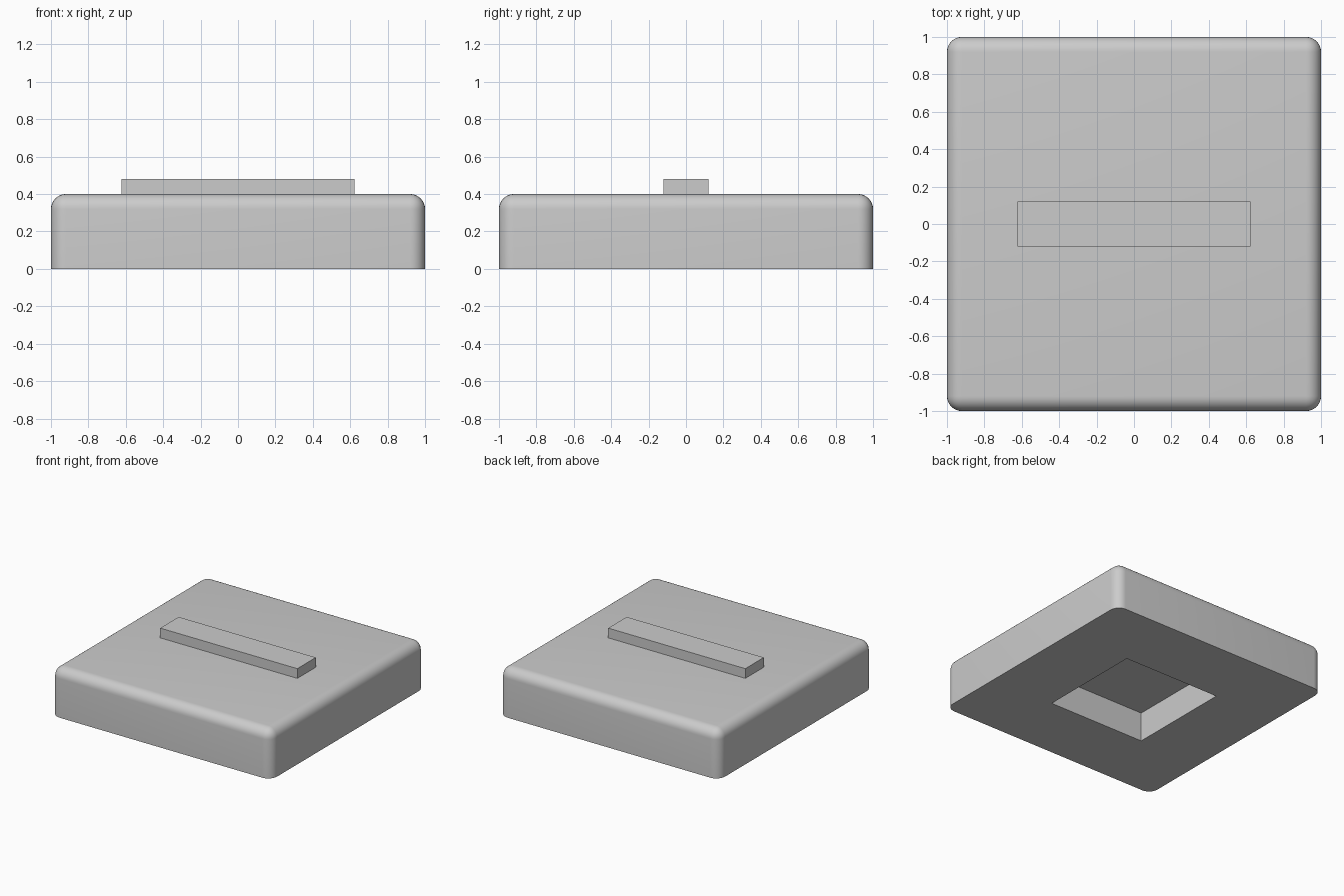
import bpy
import bmesh
from mathutils import Matrix, Vector

default = bpy.data.objects.get("Cube")
if default:
    bpy.data.objects.remove(default, do_unlink=True)

grey = bpy.data.materials.new("plain grey")
grey.use_nodes = True
GREY = (0.6, 0.6, 0.6, 1.0)
grey.diffuse_color = GREY
grey.node_tree.nodes["Principled BSDF"].inputs["Base Color"].default_value = GREY


def box(name, size, bottom, radius=0.0):
    """Box standing at height bottom; radius rounds all edges but the base."""
    bm = bmesh.new()
    bmesh.ops.create_cube(bm, size=1.0, matrix=(
        Matrix.Translation((0, 0, bottom + size[2] / 2))
        @ Matrix.Diagonal(Vector(size).to_4d())))
    if radius:
        edges = [e for e in bm.edges if any(v.co.z > bottom + 0.01 for v in e.verts)]
        bmesh.ops.bevel(bm, geom=edges, offset=radius, offset_type='OFFSET',
                        segments=8, profile=0.5, affect='EDGES')
    mesh = bpy.data.meshes.new(name)
    bm.to_mesh(mesh)
    bm.free()
    mesh.materials.append(grey)
    obj = bpy.data.objects.new(name, mesh)
    bpy.context.collection.objects.link(obj)
    return obj


# Rounded base block and the raised bar on top
base = box("base_block", (2, 2, 0.4), 0, radius=0.08)
bar = box("top_bar", (1.246, 0.24, 0.08), 0.4)

# Square recess in the underside
cutter = box("recess_cutter", (0.875, 0.875, 0.44), -0.2)
cutter.hide_render = True
recess = base.modifiers.new("recess", 'BOOLEAN')
recess.operation = 'DIFFERENCE'
recess.solver = 'EXACT'
recess.object = cutter

bpy.ops.object.select_all(action='DESELECT')
base.select_set(True)
bpy.context.view_layer.objects.active = base
bpy.ops.object.modifier_apply(modifier=recess.name)
bpy.data.objects.remove(cutter, do_unlink=True)
bpy.ops.object.shade_smooth_by_angle()
